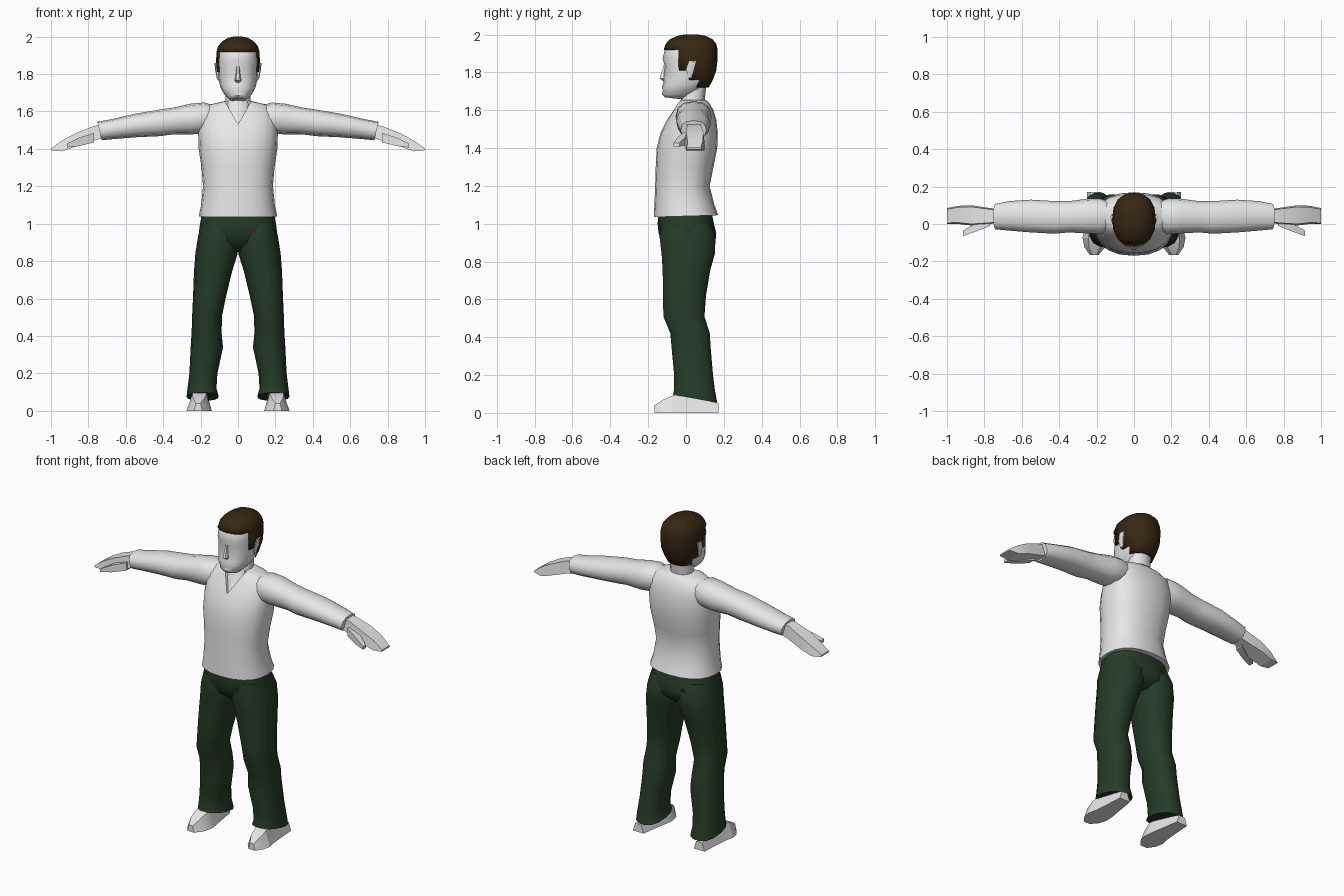
import bpy
import bmesh
from math import sin, cos, pi, copysign, radians

old = bpy.data.objects.get("Cube")
if old:
    bpy.data.objects.remove(old, do_unlink=True)


def material(name, red, green, blue):
    mat = bpy.data.materials.new(name)
    mat.use_nodes = True
    colour = (red, green, blue, 1)
    mat.diffuse_color = colour
    mat.node_tree.nodes["Principled BSDF"].inputs["Base Color"].default_value = colour
    mat.roughness = 0.8
    return mat


PALE = material("pale grey", .8, .8, .8)
GREEN = material("dark green", .018, .045, .02)
BROWN = material("dark brown", .035, .02, .006)
RED = material("dark red", .1, .012, .006)


def shade(ob, angle):
    bpy.ops.object.select_all(action="DESELECT")
    ob.select_set(True)
    bpy.context.view_layer.objects.active = ob
    bpy.ops.object.shade_smooth_by_angle(angle=radians(angle))


def loft(name, rings, mat, axis="z", sides=16, expo=.85, side=1, taper=0, keep=None, angle=50):
    """Skin rings (position, u_min, u_max, v_min, v_max, slant) strung along an axis.
    expo 0 gives a box section, 1 an ellipse; keep is a face filter."""
    bm = bmesh.new()
    loops = []
    phase = pi / 4 if sides == 4 else 0
    for position, u0, u1, v0, v1, *slant in rings:
        loop = []
        for i in range(sides):
            turn = 2 * pi * i / sides + phase
            c, s = round(cos(turn), 6), round(sin(turn), 6)
            cu = copysign(abs(c) ** expo, c) if c else 0
            cv = copysign(abs(s) ** expo, s) if s else 0
            u = (u0 + u1) / 2 + cu * (u1 - u0) / 2 * (1 - taper * (cv + 1) / 2)
            v = (v0 + v1) / 2 + cv * (v1 - v0) / 2
            w = position + (slant[0] * cv if slant else 0)
            x, y, z = {"x": (w, u, v), "y": (u, w, v), "z": (u, v, w)}[axis]
            loop.append(bm.verts.new((x * side, y, z)))
        loops.append(loop)
    for low, high in zip(loops, loops[1:]):
        for i in range(sides):
            j = (i + 1) % sides
            bm.faces.new((low[i], low[j], high[j], high[i]))
    bm.faces.new(loops[0][::-1])
    bm.faces.new(loops[-1])
    bmesh.ops.recalc_face_normals(bm, faces=bm.faces)
    if keep:
        drop = [f for f in bm.faces if not keep(f.calc_center_median())]
        bmesh.ops.delete(bm, geom=drop, context="FACES")
    mesh = bpy.data.meshes.new(name)
    bm.to_mesh(mesh)
    bm.free()
    mesh.materials.append(mat)
    ob = bpy.data.objects.new(name, mesh)
    bpy.context.collection.objects.link(ob)
    shade(ob, angle)
    return ob


def centred(rings):
    """Expand (z, half_width, y_front, y_back, ...) to full ring bounds."""
    return [(z, -half, half, *rest) for z, half, *rest in rings]


# Shirt body
shirt = loft("shirt_body", centred([
    (1.04, .21, -.17, .17, .005), (1.1, .197, -.167, .15), (1.2, .187, -.163, .125),
    (1.3, .195, -.16, .145), (1.4, .21, -.155, .165), (1.48, .213, -.135, .168),
    (1.55, .213, -.1, .16), (1.6, .205, -.068, .145), (1.635, .16, -.048, .125),
    (1.655, .075, -.038, .105)]), PALE, sides=20)

# V-shaped neckline cut out of the shirt
cutter = loft("neckline_cutter", [(1.535, -.002, .002, -.3, -.01), (1.67, -.078, .078, -.3, -.01)],
              PALE, sides=4, expo=0)
cutter.hide_render = True
cut = shirt.modifiers.new("neckline", "BOOLEAN")
cut.operation = "DIFFERENCE"
cut.solver = "EXACT"
cut.object = cutter
bpy.context.view_layer.objects.active = shirt
bpy.ops.object.modifier_apply(modifier=cut.name)
bpy.data.objects.remove(cutter, do_unlink=True)
shade(shirt, 50)

# Neck, head and nose
loft("neck", centred([(1.51, .07, -.1, .06), (1.55, .075, -.088, .08), (1.6, .075, -.055, .09),
                      (1.66, .066, -.025, .1), (1.76, .066, 0, .11)]), PALE, sides=12)
loft("head", centred([
    (1.662, .045, -.11, -.01, -.006), (1.685, .068, -.127, .05), (1.705, .082, -.122, .08),
    (1.725, .092, -.128, .1), (1.745, .098, -.118, .125), (1.78, .104, -.12, .145),
    (1.835, .107, -.112, .155), (1.87, .107, -.124, .155), (1.92, .105, -.112, .155),
    (1.96, .085, -.085, .13), (1.985, .05, -.04, .09)]), PALE)
loft("nose", centred([(1.755, .012, -.122, -.1), (1.768, .018, -.142, -.1),
                      (1.79, .013, -.135, -.1), (1.84, .008, -.118, -.1)]), PALE, sides=6)


# Hair cap with a fringe line, sideburns and nape
def hair_area(point):
    return point.z > 1.92 or point.y > .045 or (point.y > -.05 and point.z > 1.81)


hair = loft("hair", centred([
    (1.72, .088, -.1, .12), (1.76, .102, -.11, .142), (1.81, .115, -.115, .16),
    (1.87, .117, -.118, .167), (1.92, .115, -.118, .167), (1.95, .106, -.108, .16),
    (1.975, .085, -.085, .14), (1.993, .055, -.045, .105), (2, .025, -.01, .065)]),
    BROWN, keep=hair_area)
shell = hair.modifiers.new("thickness", "SOLIDIFY")
shell.thickness = .012

# Trouser hips
loft("trouser_hips", centred([
    (1.06, .192, -.145, .135), (1, .203, -.15, .148), (.95, .21, -.145, .16),
    (.9, .19, -.125, .155), (.85, .06, -.06, .1)]), GREEN)

# Small button patches on the trousers
loft("front_button", [(-.143, .07, .09, .95, .966), (-.12, .07, .09, .95, .966)],
     RED, axis="y", sides=4, expo=0)
loft("back_button", [(.13, -.09, -.07, .95, .966), (.155, -.09, -.07, .95, .966)],
     RED, axis="y", sides=4, expo=0)

for label, side in (("left", 1), ("right", -1)):
    # Ear
    loft(label + "_ear", [(1.77, .095, .112, .005, .03), (1.82, .1, .122, .0, .045),
                          (1.86, .1, .126, .015, .055)], PALE, sides=6, side=side)

    # Sleeve, with its cuff tilted outward at the top
    loft(label + "_sleeve", [
        (.1, -.02, .11, 1.52, 1.625), (.18, -.055, .135, 1.485, 1.648),
        (.25, -.05, .135, 1.477, 1.642), (.35, -.045, .122, 1.477, 1.62),
        (.42, -.052, .122, 1.468, 1.61), (.55, -.045, .13, 1.462, 1.588),
        (.67, -.035, .122, 1.452, 1.56), (.74, -.028, .108, 1.446, 1.545, .012)],
        PALE, axis="x", sides=12, side=side)

    # Hand and thumb
    loft(label + "_hand", [
        (.7, .01, .08, 1.465, 1.53), (.77, .0, .085, 1.445, 1.523),
        (.87, -.008, .1, 1.412, 1.483), (.94, .0, .097, 1.387, 1.445),
        (1, .0, .085, 1.393, 1.402)], PALE, axis="x", sides=4, expo=0, side=side,
        taper=.15, angle=20)
    loft(label + "_thumb", [
        (.77, -.01, .04, 1.435, 1.485), (.85, -.042, .0, 1.415, 1.46),
        (.915, -.065, -.035, 1.408, 1.428)], PALE, axis="x", sides=4, expo=0,
        side=side, angle=20)

    # Trouser leg with a hem that rises over the shoe
    loft(label + "_trouser_leg", [
        (1, .0, .198, -.13, .13), (.93, -.005, .214, -.143, .16), (.84, .002, .228, -.132, .155),
        (.75, .03, .235, -.126, .13), (.62, .062, .24, -.124, .108), (.51, .085, .245, -.122, .1),
        (.42, .088, .248, -.085, .128), (.34, .08, .253, -.078, .133), (.2, .11, .26, -.065, .145),
        (.12, .115, .27, -.065, .155), (.075, .103, .275, -.072, .168, -.022)],
        GREEN, sides=14, side=side)

    # Shoe
    loft(label + "_shoe", [
        (.172, .175, .25, 0, .05), (.08, .16, .255, 0, .08), (-.03, .142, .265, 0, .103),
        (-.075, .14, .275, 0, .09), (-.125, .155, .265, 0, .068), (-.167, .19, .235, 0, .04)],
        PALE, axis="y", sides=4, expo=0, side=side, taper=.45, angle=20)
